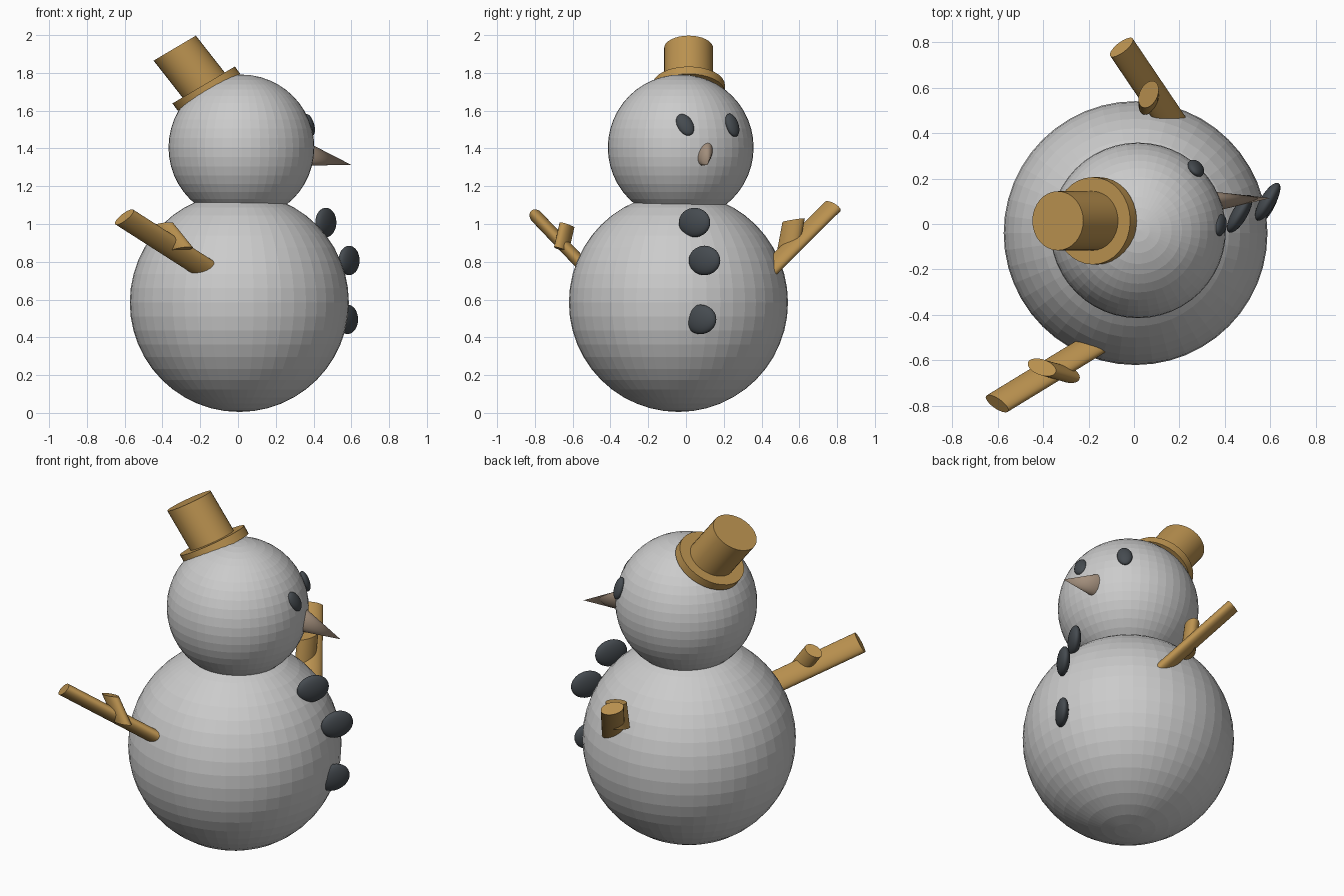
import bpy, bmesh, math
from mathutils import Vector, Matrix

if "Cube" in bpy.data.objects:
    bpy.data.objects.remove(bpy.data.objects["Cube"])


def material(name, rgb):
    m = bpy.data.materials.new(name)
    m.diffuse_color = (*rgb, 1)
    m.use_nodes = True
    m.node_tree.nodes["Principled BSDF"].inputs["Base Color"].default_value = m.diffuse_color
    return m


WOOD = material("wood", (0.50, 0.29, 0.08))
COAL = material("coal", (0.06, 0.07, 0.08))
CARROT = material("carrot", (0.36, 0.27, 0.20))


def finish(name, bm, center, u, v, w, mat=None, smooth=True):
    """Map a unit shape onto the axes u, v, w around center."""
    m = Matrix((Vector(u), Vector(v), Vector(w))).transposed().to_4x4()
    m.translation = Vector(center)
    bm.transform(m)
    bmesh.ops.recalc_face_normals(bm, faces=bm.faces[:])
    me = bpy.data.meshes.new(name)
    bm.to_mesh(me)
    bm.free()
    ob = bpy.data.objects.new(name, me)
    bpy.context.collection.objects.link(ob)
    if mat:
        me.materials.append(mat)
    if smooth:
        bpy.ops.object.select_all(action='DESELECT')
        ob.select_set(True)
        bpy.context.view_layer.objects.active = ob
        bpy.ops.object.shade_smooth_by_angle(angle=math.radians(40))
    return ob


def ball(name, center, u, v, w, mat=None, seg=32, rings=16, smooth=True):
    bm = bmesh.new()
    bmesh.ops.create_uvsphere(bm, u_segments=seg, v_segments=rings, radius=1)
    return finish(name, bm, center, u, v, w, mat, smooth)


def rod(name, start, end, u, v, mat, tip=1.0):
    """Elliptical cylinder or cone from start to end, cap half-axes u and v."""
    bm = bmesh.new()
    bmesh.ops.create_cone(bm, cap_ends=True, segments=32,
                          radius1=1, radius2=tip, depth=1)
    a, b = Vector(start), Vector(end)
    return finish(name, bm, (a + b) / 2, u, v, b - a, mat)


# Snowballs
HEAD = Vector((0.018, -0.028, 1.405))
for name, c, r in (("body", (0.007, -0.04, 0.585), 0.58), ("head", HEAD, 0.386)):
    ball(name, c, (r, 0, 0), (0, r, 0), (0, 0, r), seg=48, rings=24, smooth=False)

# Tilted hat: brim and crown
tilt = Vector((math.cos(math.radians(30.6)), 0, math.sin(math.radians(30.6))))
brim_top = (-0.182, 0.014, 1.736)
rod("hat_brim", (-0.153, 0.014, 1.697), brim_top, tilt * 0.192, (0, 0.192, 0), WOOD)
rod("hat_crown", brim_top, (-0.335, 0.014, 1.931), tilt * 0.13, (0, 0.13, 0), WOOD)

# Nose
rod("nose", (0.33, 0.097, 1.38), (0.60, 0.114, 1.313),
    (0, 0.022, 0.070), (0, 0.042, -0.013), CARROT, tip=0.0)

# Eyes, flattened against the head
for i, (c, lean, wide) in enumerate((((0.378, -0.005, 1.525), -0.45, 0.042),
                                     ((0.272, 0.245, 1.523), -0.15, 0.042))):
    n = (Vector(c) - HEAD).normalized()
    up = Vector((0, lean, 0.9))
    up = (up - n * up.dot(n)).normalized()
    ball(f"eye_{i + 1}", c, up.cross(n) * wide, up * 0.064, n * 0.025, COAL)

# Buttons
long_dir = Vector((0.5, 0.86, 0))
flat_dir = Vector((0.86, -0.5, 0))
for i, c in enumerate(((0.465, 0.045, 1.008), (0.588, 0.098, 0.807), (0.58, 0.077, 0.495))):
    ball(f"button_{i + 1}", c, long_dir * 0.095, (0, 0, 0.078), flat_dir * 0.034, COAL)

# Stick arms, each with a twig
rod("right_arm", (-0.12, -0.496, 0.729), (-0.602, -0.79, 1.037),
    (0.05, -0.028, 0.034), (0.001, -0.026, -0.022), WOOD)
rod("right_twig", (-0.30, -0.660, 0.865), (-0.405, -0.63, 0.995),
    (0.062, -0.015, 0.01), (0, 0.036, -0.01), WOOD)
rod("left_arm", (0.183, 0.425, 0.742), (-0.055, 0.777, 1.093),
    (0.048, 0.04, -0.012), (-0.018, 0.014, -0.0255), WOOD)
rod("left_twig", (0.065, 0.54, 0.86), (0.064, 0.57, 1.02),
    (0.03, 0.055, 0.01), (0.033, -0.022, 0), WOOD)
